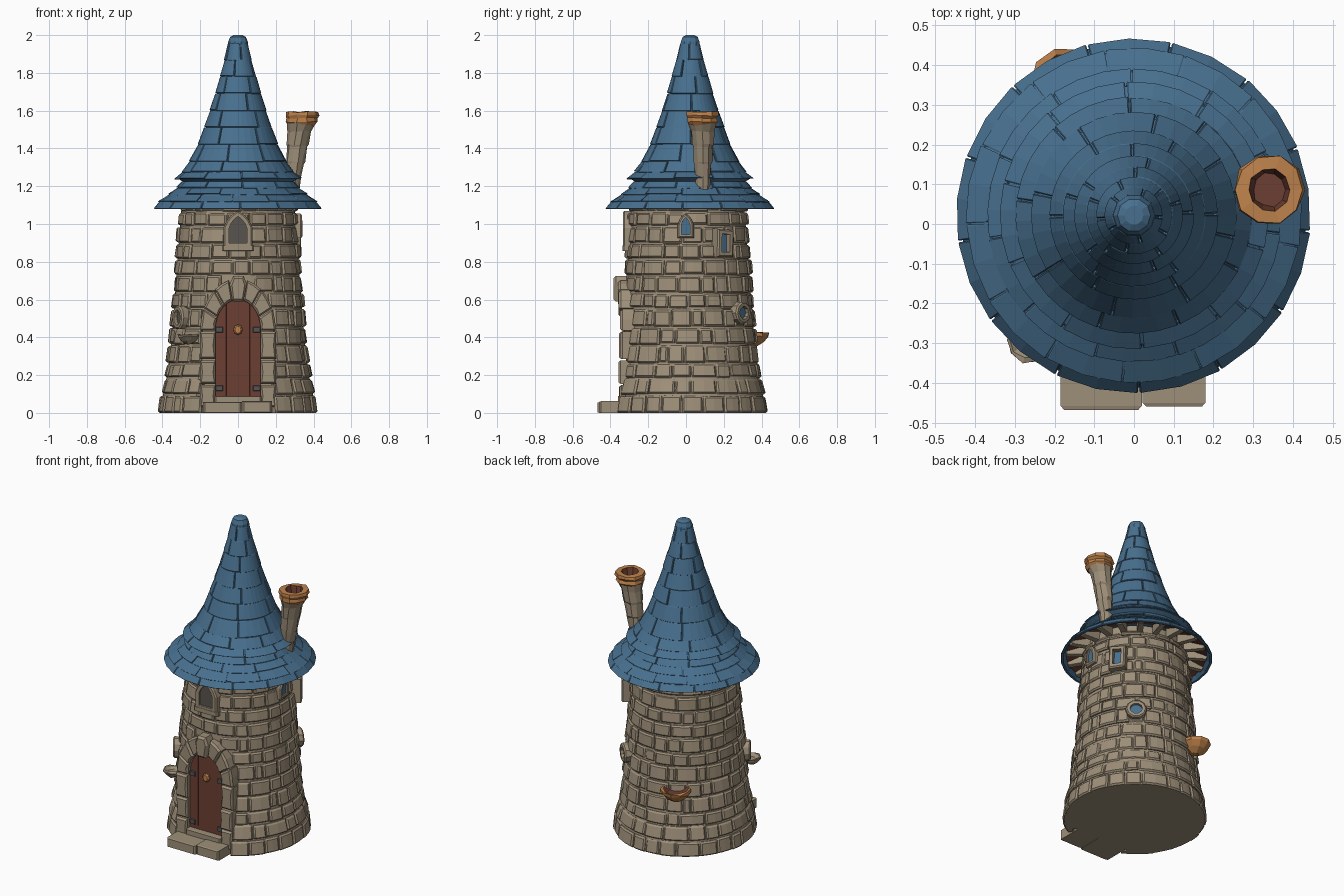
import bpy, bmesh, math, random
from mathutils import Vector

if "Cube" in bpy.data.objects:
    bpy.data.objects.remove(bpy.data.objects["Cube"])
random.seed(4)
R = random.uniform
PI = math.pi


def mat(name, r, g, b):
    m = bpy.data.materials.new(name)
    m.diffuse_color = [(c / 255 / 12.92 if c < 10 else ((c / 255 + .055) / 1.055) ** 2.4) for c in (r, g, b)] + [1]
    m.use_nodes = True
    m.node_tree.nodes["Principled BSDF"].inputs["Base Color"].default_value = m.diffuse_color
    return m


STONE = mat("stone", 158, 143, 121)
ROOF = mat("blue", 72, 112, 143)
DOOR = mat("door_brown", 108, 62, 50)
ORANGE = mat("copper_orange", 190, 130, 76)
GLASS = mat("dark_glass", 88, 84, 78)
IRON = mat("iron", 82, 84, 86)


def finish(name, bm, *mats):
    bmesh.ops.recalc_face_normals(bm, faces=bm.faces)
    me = bpy.data.meshes.new(name)
    bm.to_mesh(me)
    bm.free()
    for m in mats:
        me.materials.append(m)
    ob = bpy.data.objects.new(name, me)
    bpy.context.collection.objects.link(ob)
    return ob


def lerp(table, z):
    for (z0, r0), (z1, r1) in zip(table, table[1:]):
        if z <= z1:
            return r0 + (r1 - r0) * (z - z0) / (z1 - z0)
    return table[-1][1]


def loft(bm, rings, n, bands=None, jit=0):
    """Closed stack of circles given as (z, x, y, radius)."""
    loops = []
    for z, x, y, r in rings:
        loops.append([bm.verts.new((x + (r + R(-jit, jit)) * math.cos(2 * PI * i / n),
                                    y + (r + R(-jit, jit)) * math.sin(2 * PI * i / n),
                                    z + R(-jit, jit))) for i in range(n)])
    for k, (a, b) in enumerate(zip(loops, loops[1:])):
        for i in range(n):
            f = bm.faces.new((a[i], a[(i + 1) % n], b[(i + 1) % n], b[i]))
            f.material_index = bands[k] if bands else 0
    bm.faces.new(loops[0][::-1])
    bm.faces.new(loops[-1]).material_index = bands[-1] if bands else 0


def block(bm, a0, a1, z0, z1, r0, r1, d, c, cy, n=2):
    """Curved chamfered stone or tile between two angles."""
    da = c / max(r0, .05)
    cuts = [a0] + [a0 + da + (a1 - a0 - 2 * da) * i / n for i in range(n + 1)] + [a1]
    prev = first = None
    for k, a in enumerate(cuts):
        e = c if k in (0, len(cuts) - 1) else 0
        sec = [(r0 - d, z0), (r0 - c, z0), (r0 - e, z0 + c), (r1 - e, z1 - c), (r1 - c, z1), (r1 - d, z1)]
        cur = [bm.verts.new((r * math.cos(a), cy + r * math.sin(a), z)) for r, z in sec]
        if prev:
            for i in range(6):
                bm.faces.new((prev[i], prev[(i + 1) % 6], cur[(i + 1) % 6], cur[i]))
        else:
            first = cur
        prev = cur
    bm.faces.new(first)
    bm.faces.new(prev[::-1])


def frame(az, cy=0.0, z=0.0):
    """Local frame: u sideways, v up, w outward."""
    t, o = Vector((-math.sin(az), math.cos(az), 0)), Vector((math.cos(az), math.sin(az), 0))
    return lambda u, v, w: Vector((0, cy, z)) + t * u + o * w + Vector((0, 0, v))


def prism(bm, pts, w0, w1, f, c=.008):
    n = len(pts)
    cen = sum((Vector(p) for p in pts), Vector((0, 0))) / n
    small = [Vector(p) + (cen - Vector(p)).normalized() * c for p in pts]
    loops = [[bm.verts.new(f(p[0], p[1], w)) for p in ps]
             for ps, w in ((pts, w0), (pts, w1 - c), (small, w1))]
    for a, b in zip(loops, loops[1:]):
        for i in range(n):
            bm.faces.new((a[i], a[(i + 1) % n], b[(i + 1) % n], b[i]))
    bm.faces.new(loops[0][::-1])
    bm.faces.new(loops[-1])


def rect(u0, u1, v0, v1):
    return [(u0, v0), (u1, v0), (u1, v1), (u0, v1)]


# Tower core, flattened behind the doorway
WALL = [(0, .423), (.09, .413), (.2, .388), (.4, .364), (.6, .348), (.8, .334), (1.14, .308)]
CY = .01
bm = bmesh.new()
loft(bm, [(z, 0, CY, lerp(WALL, z) - .013) for z in [1.14 * i / 18 for i in range(19)]], 64)
for v in bm.verts:
    if abs(v.co.x) < .2 and v.co.z < .69:
        v.co.y = max(v.co.y, -.3)
finish("tower_core", bm, STONE)

# Wall stones in courses, leaving the doorway open
bm = bmesh.new()
z = 0
while z < 1.08:
    h = min(R(.07, .1), 1.1 - z)
    mid = z + h / 2
    hw = .195 if mid < .44 else .2 * math.sqrt(max(0, 1 - ((mid - .44) / .27) ** 2))
    gap = math.asin(hw / lerp(WALL, mid))
    start = -PI / 2 + gap + (R(0, .3) if gap == 0 else 0)
    count = random.randint(17, 20)
    marks = [start]
    for i in range(1, count):
        marks.append(start + (2 * PI - 2 * gap) * (i + R(-.28, .28)) / count)
    marks.append(start + 2 * PI - 2 * gap)
    for a, b in zip(marks, marks[1:]):
        o = R(-.007, .007)
        zb = z + (R(0, .008) if z else 0)
        zt = z + h - R(.002, .009)
        block(bm, a + .008, b - .008, zb, zt, lerp(WALL, zb) + o, lerp(WALL, zt) + o + R(-.005, .003), .04, .009, CY)
    z += h
finish("wall_stones", bm, STONE)

# Door surround: jambs, arch stones and keystone
F = frame(-PI / 2)


def inner(t):
    return (.12, .03 + .41 * t) if t < 1 else (.12 * math.cos((t - 1) * PI / 2), .44 + .16 * math.sin((t - 1) * PI / 2))


def outer(t):
    return (.2, .03 + .41 * t) if t < 1 else (.2 * math.cos((t - 1) * PI / 2), .44 + .27 * math.sin((t - 1) * PI / 2))


bm = bmesh.new()
cuts = [0, .3, .62, .99, 1.28, 1.58, 1.86]
for s in (-1, 1):
    for a, b in zip(cuts, cuts[1:]):
        b -= .015
        m = (a + b) / 2
        pts = [inner(a), outer(a), outer(m), outer(b), inner(b), inner(m)]
        prism(bm, [(s * x, y) for x, y in pts], .25, .352 + R(-.006, .008), F, .012)
prism(bm, [(-.028, .59), (.028, .59), (.048, .68), (.03, .725), (-.025, .725), (-.045, .68)], .25, .385, F, .014)
finish("door_surround", bm, STONE)

# Door planks
bm = bmesh.new()
edges = [-.122, -.062, 0, .062, .122]
for a, b in zip(edges, edges[1:]):
    top = [a + (b - a) * i / 4 for i in range(5)]
    pts = [(a, .08), (b, .08)] + [(x, .44 + .165 * math.sqrt(max(0, 1 - (x / .123) ** 2))) for x in reversed(top)]
    prism(bm, pts, .28, .318, F, .003)
finish("door", bm, DOOR)
bm = bmesh.new()
for v in (.13, .44):
    for s in (-1, 1):
        prism(bm, rect(s * .1 - .02, s * .1 + .02, v - .015, v + .015), .31, .326, F, .004)
finish("door_hinges", bm, IRON)
bm = bmesh.new()
prism(bm, [(.024 * math.cos(i * PI / 4), .44 + .028 * math.sin(i * PI / 4)) for i in range(8)], .31, .335, F, .008)
finish("door_knocker", bm, ORANGE)

# Front step and threshold
bm = bmesh.new()
prism(bm, rect(-.185, .02, 0, .057), .29, .468, F, .01)
prism(bm, rect(.022, .18, 0, .062), .29, .46, F, .01)
prism(bm, rect(-.125, .125, .04, .09), .27, .36, F, .01)
finish("front_step", bm, STONE)


# Windows
def window(name, deg, z, w, h, shape, t, out, pane):
    bm = bmesh.new()
    if shape == "round":
        base = [(math.cos(i * PI / 5), math.sin(i * PI / 5)) for i in range(10)]
    elif shape == "arch":
        base = [(-1, -1), (1, -1), (1, .1), (.75, .5), (.4, .8), (0, 1), (-.4, .8), (-.75, .5), (-1, .1)]
    else:
        base = [(-1, -1), (.9, -1), (1, .9), (-.9, 1)]
    f = frame(math.radians(deg), CY, z)
    r = lerp(WALL, z)
    W, H, w2, h2 = w / 2, h / 2, w / 2 - t, h / 2 - t
    spec = [(W, H, r - .05), (W, H, r + out - .008), (W - .008, H - .008, r + out), (w2, h2, r + out), (w2, h2, r + .01)]
    loops = [[bm.verts.new(f(x * a, y * b, c)) for x, y in base] for a, b, c in spec]
    n = len(base)
    for a, b in zip(loops, loops[1:]):
        for i in range(n):
            bm.faces.new((a[i], a[(i + 1) % n], b[(i + 1) % n], b[i]))
    bm.faces.new(loops[0][::-1])
    bm.faces.new(loops[-1]).material_index = 1
    finish(name, bm, STONE, pane)


window("front_window", -90, .97, .155, .2, "arch", .03, .022, GLASS)
window("right_high_window", -2, .99, .085, .13, "arch", .02, .02, ROOF)
window("right_square_window", 33, .9, .105, .15, "rect", .026, .045, ROOF)
window("right_round_window", 51, .53, .125, .12, "round", .026, .03, ROOF)
window("left_round_window", 213, .505, .11, .13, "round", .024, .03, GLASS)
bm = bmesh.new()
prism(bm, rect(-.085, .085, -.015, .015), .28, .345, frame(-PI / 2, CY, .872), .008)
finish("front_window_sill", bm, STONE)

# Ledge bowls on the wall
for name, x, y, s, m in (("back_ledge", -.172, .352, 1, ORANGE), ("front_left_ledge", -.262, -.292, .65, STONE)):
    bm = bmesh.new()
    prof = [(-.045, .02), (-.02, .06), (.012, .088), (.028, .09), (.03, .075), (.008, .045)]
    loft(bm, [(.395 + z * s, x, y, r * s) for z, r in prof], 10, [0, 0, 0, 0, 1, 1], .004)
    finish(name, bm, m, DOOR if m == ORANGE else STONE)

# Roof body with soffit underneath
RY = .022
CONE = [(1.245, .335), (1.275, .295), (1.32, .262), (1.42, .21), (1.52, .175), (1.63, .138),
        (1.72, .11), (1.82, .085), (1.9, .062), (1.96, .05)]
BRIM = [(1.085, .447), (1.115, .425), (1.15, .375), (1.185, .33), (1.225, .3)]
bm = bmesh.new()
rings = [(1.15, .29), (1.1, .425), (1.085, .435)] + [(z, r - .008) for z, r in BRIM[1:]]
rings += [(z, r - .009) for z, r in CONE]
loft(bm, [(z, 0, RY, r) for z, r in rings], 40, [1] + [0] * (len(rings) - 2))
finish("roof_body", bm, ROOF, DOOR)

# Roof tiles in overlapping tiers
bm = bmesh.new()
for table, tiers in ((BRIM, [1.08, 1.118, 1.155, 1.19, 1.225]),
                     (CONE, [1.24, 1.275, 1.33, 1.42, 1.51, 1.6, 1.69, 1.78, 1.87, 1.955])):
    for k, (a, b) in enumerate(zip(tiers, tiers[1:])):
        r0, r1 = lerp(table, max(a, table[0][0])), lerp(table, b)
        count = max(5, round(30 * r0))
        off = R(0, 1)
        for i in range(count):
            w = 2 * PI / count
            o = R(0, .004) - (.003 if a < 1.1 else 0)
            block(bm, (i + off) * w, (i + 1 + off) * w - .004 / r0, a + (R(-.004, .004) if a > 1.1 else 0), b,
                  r0 + o, r1 + o, .016, .003, RY, max(2, 36 // count))
finish("roof_tiles", bm, ROOF)
bm = bmesh.new()
loft(bm, [(1.94, 0, RY, .055), (1.965, 0, RY, .052), (1.99, 0, RY, .042), (2.0, 0, RY, .024)], 10)
finish("roof_tip", bm, ROOF)

# Rafters under the brim
bm = bmesh.new()
for i in range(20):
    prism(bm, [(-.29, 1.09), (-.41, 1.085), (-.415, 1.11), (-.29, 1.16)], -.017, .017,
          frame(2 * PI * i / 20 + PI / 2, RY), .004)
finish("rafters", bm, STONE)

# Chimney with flared copper rim and dark flue
bm = bmesh.new()
loft(bm, [(1.15, .283, .09, .038), (1.25, .293, .09, .042), (1.32, .3, .09, .047), (1.33, .302, .09, .05),
          (1.41, .313, .089, .053), (1.42, .315, .089, .057), (1.49, .327, .088, .063), (1.54, .337, .087, .078)],
     10, None, .005)
finish("chimney", bm, STONE)
bm = bmesh.new()
loft(bm, [(1.525, .338, .086, .07), (1.54, .338, .086, .085), (1.56, .339, .086, .08), (1.575, .34, .086, .09),
          (1.594, .34, .086, .087), (1.594, .34, .086, .053), (1.545, .34, .086, .042)],
     10, [0, 0, 0, 0, 0, 1], .004)
finish("chimney_rim", bm, ORANGE, DOOR)
